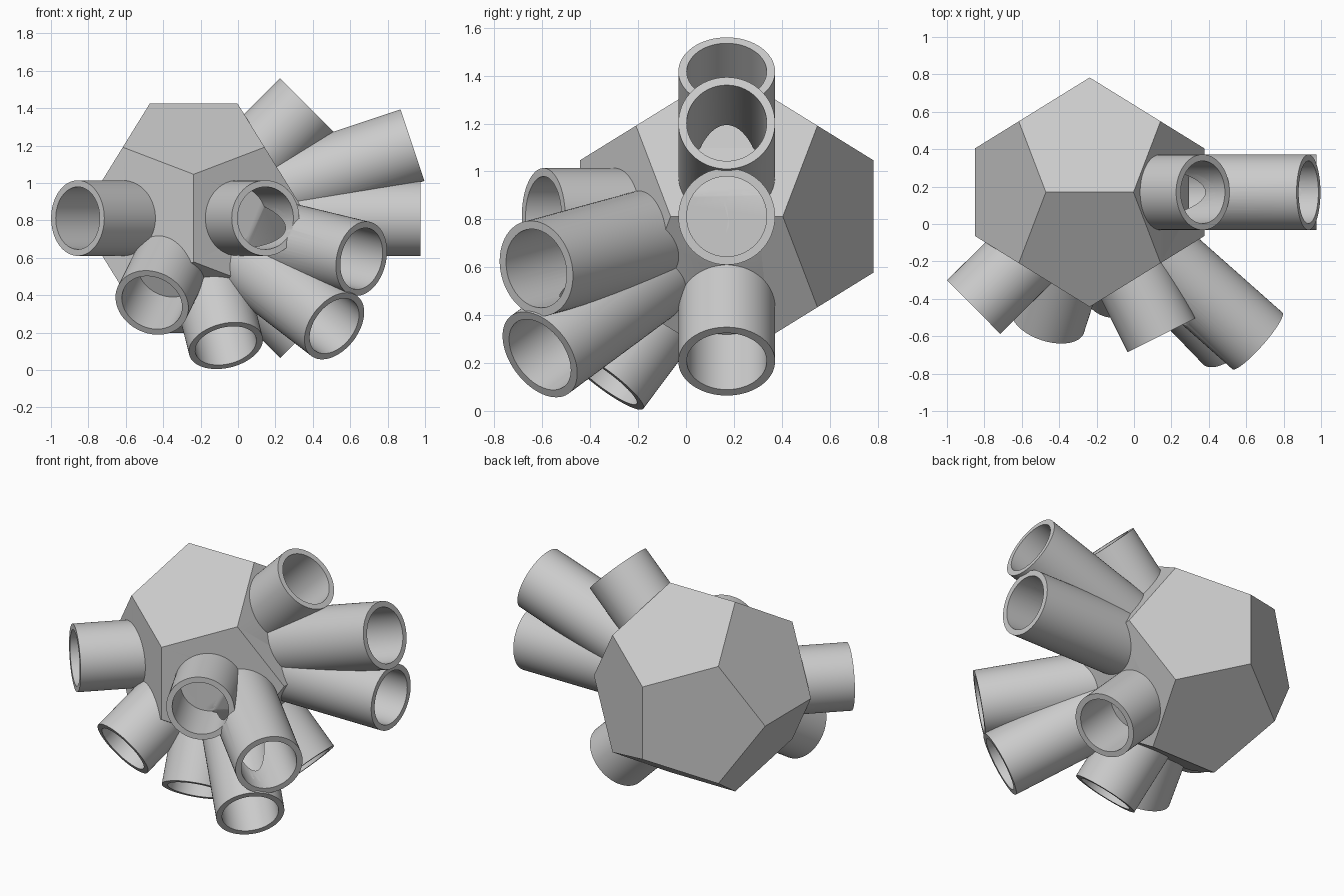
import bpy, bmesh
from math import sqrt, radians
from mathutils import Vector

cube = bpy.data.objects.get("Cube")
if cube:
    bpy.data.objects.remove(cube, do_unlink=True)

CENTRE = Vector((-0.237, 0.17, 0.812))
OUTER, INNER = 0.202, 0.167
ROOT, FLOOR = 0.3, 0.53          # distances from the centre along each axis

grey = bpy.data.materials.new("plain_grey")
grey.use_nodes = True
grey.diffuse_color = (0.6, 0.6, 0.6, 1)
grey.node_tree.nodes["Principled BSDF"].inputs["Base Color"].default_value = (0.6, 0.6, 0.6, 1)


def make_object(name, bm):
    mesh = bpy.data.meshes.new(name)
    bm.to_mesh(mesh)
    bm.free()
    mesh.materials.append(grey)
    obj = bpy.data.objects.new(name, mesh)
    bpy.context.collection.objects.link(obj)
    return obj


def rod(name, offset, radius, start, extra=0.0):
    """Solid cylinder running outwards from the centre along offset."""
    axis, end = offset.normalized(), offset.length + extra
    bm = bmesh.new()
    bmesh.ops.create_cone(bm, cap_ends=True, segments=64, radius1=radius,
                          radius2=radius, depth=end - start)
    turn = axis.to_track_quat('Z', 'Y').to_matrix().to_4x4()
    bmesh.ops.transform(bm, matrix=turn, verts=bm.verts)
    bmesh.ops.translate(bm, vec=CENTRE + axis * (start + end) / 2, verts=bm.verts)
    return make_object(name, bm)


# Twelve-sided core
phi = (1 + sqrt(5)) / 2
size = 0.379
signs = (-1, 1)
points = [Vector((a, b, c)) for a in signs for b in signs for c in signs]
for a in signs:
    for b in signs:
        points += [Vector((a / phi, 0, b * phi)), Vector((0, a * phi, b / phi)),
                   Vector((a * phi, b / phi, 0))]
bm = bmesh.new()
for p in points:
    bm.verts.new(CENTRE + p * size)
bmesh.ops.convex_hull(bm, input=bm.verts)
bmesh.ops.dissolve_limit(bm, angle_limit=radians(2), verts=bm.verts, edges=bm.edges)
bmesh.ops.recalc_face_normals(bm, faces=bm.faces)
parts = [make_object("core", bm)]

# Tubes, given by the offset of each mouth from the core centre
tubes = {
    "right_short_tube": (-0.62, -0.614, 0),
    "front_short_tube": (0.384, -0.765, 0),
    "lower_right_short_tube": (-0.223, -0.69, -0.452),
    "lower_front_short_tube": (0.172, -0.51, -0.682),
    "lower_front_long_tube": (0.752, -0.78, -0.577),
    "front_left_long_tube": (0.897, -0.795, -0.217),
    "left_long_tube": (1.213, 0, 0),
    "upper_left_long_tube": (1.17, 0, 0.39),
    "upper_left_short_tube": (0.605, 0, 0.605),
    "lower_left_short_tube": (0.605, 0, -0.605),
}
bores = []
for name, offset in tubes.items():
    offset = Vector(offset)
    parts.append(rod(name, offset, OUTER, ROOT))
    bore = rod(name + "_bore", offset, INNER, FLOOR, 0.02)
    bore.hide_render = True
    bores.append(bore)

# Drill every bore through every part, so neighbouring tubes open into each other
for part in parts:
    bpy.ops.object.select_all(action='DESELECT')
    part.select_set(True)
    bpy.context.view_layer.objects.active = part
    for bore in bores:
        mod = part.modifiers.new("bore", 'BOOLEAN')
        mod.operation = 'DIFFERENCE'
        mod.solver = 'EXACT'
        mod.object = bore
        bpy.ops.object.modifier_apply(modifier=mod.name)
    bpy.ops.object.shade_smooth_by_angle(angle=radians(25))

for bore in bores:
    bpy.data.objects.remove(bore, do_unlink=True)
